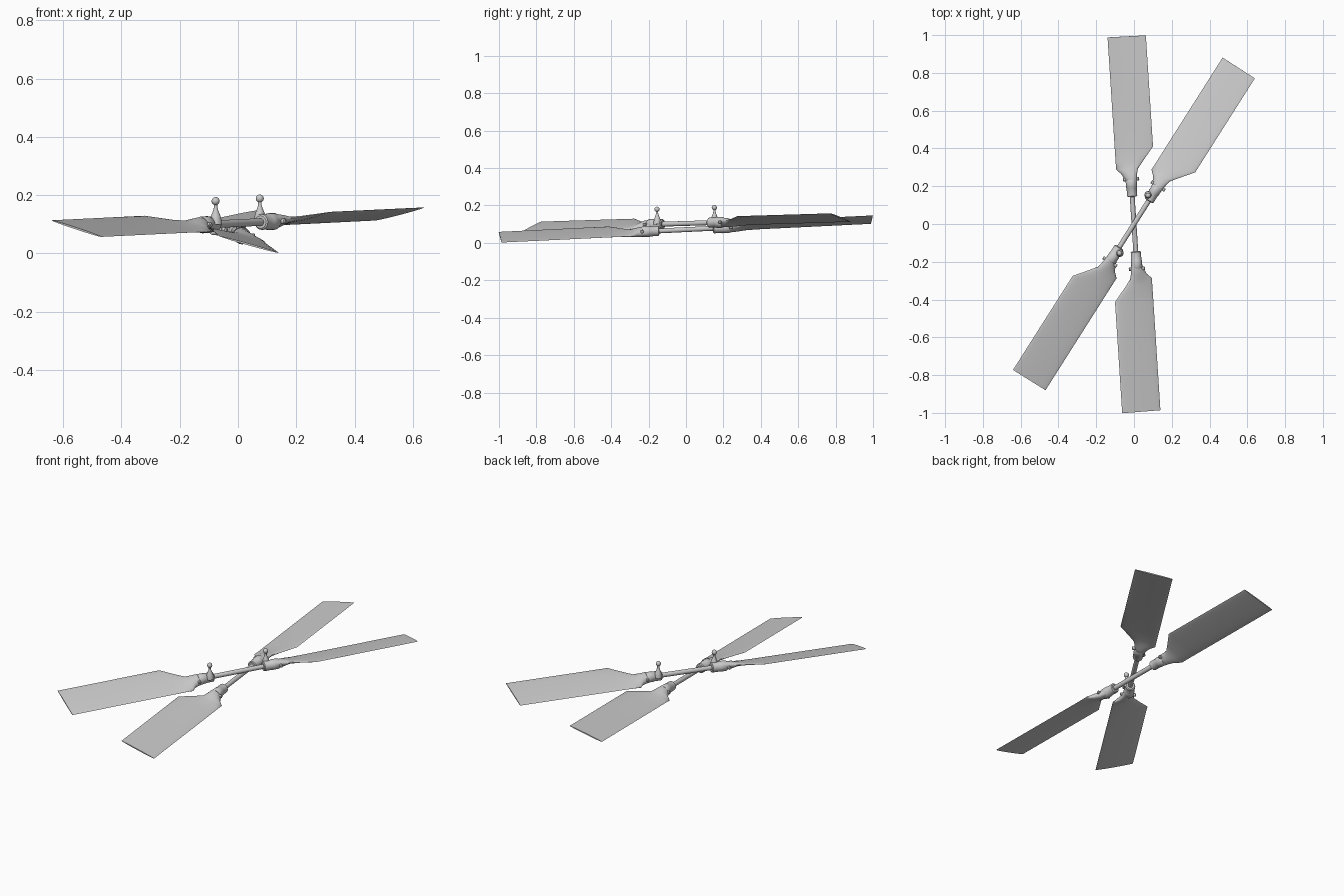
import bpy, bmesh, math
from mathutils import Matrix, Vector

if "Cube" in bpy.data.objects:
    bpy.data.objects.remove(bpy.data.objects["Cube"])


def finish(bm, name, mat):
    bmesh.ops.recalc_face_normals(bm, faces=bm.faces)
    me = bpy.data.meshes.new(name)
    bm.to_mesh(me)
    bm.free()
    ob = bpy.data.objects.new(name, me)
    bpy.context.collection.objects.link(ob)
    me.transform(mat)
    bpy.context.view_layer.objects.active = ob
    ob.select_set(True)
    bpy.ops.object.shade_smooth_by_angle(angle=math.radians(32))
    ob.select_set(False)
    return ob


def loft(name, rings, mat):
    bm = bmesh.new()
    loops = [[bm.verts.new(p) for p in r] for r in rings]
    n = len(loops[0])
    for a, b in zip(loops, loops[1:]):
        for i in range(n):
            bm.faces.new((a[i], a[(i + 1) % n], b[(i + 1) % n], b[i]))
    bm.faces.new(loops[0])
    bm.faces.new(loops[-1])
    return finish(bm, name, mat)


def lathe(name, start, axis, profile, mat, n=20):
    """Profile of (distance along axis, radius) turned about the axis."""
    q = Vector((0, 0, 1)).rotation_difference(Vector(axis))
    rings = [[Vector(start) + q @ Vector((r * math.cos(2 * math.pi * i / n),
                                          r * math.sin(2 * math.pi * i / n), d))
              for i in range(n)] for d, r in profile]
    return loft(name, rings, mat)


# Blade stations: along span, trailing side, leading side, thickness
STATIONS = [(0.20, -0.025, 0.025, 0.050), (0.235, -0.030, 0.034, 0.050),
            (0.268, -0.034, 0.050, 0.042), (0.293, -0.040, 0.076, 0.026),
            (0.33, -0.068, 0.076, 0.016), (0.405, -0.127, 0.076, 0.010),
            (0.70, -0.127, 0.076, 0.009), (0.995, -0.127, 0.076, 0.007)]


def blade(name, slope, mat, n=24):
    rings = []
    for u, lo, hi, t in STATIONS:
        ring = []
        for i in range(n):
            a = 2 * math.pi * i / n
            v = (lo + hi) / 2 + (hi - lo) / 2 * math.cos(a)
            ring.append((u, v, t / 2 * math.sin(a) - slope * v))
        rings.append(ring)
    loft(name, rings, mat)


def rotor(name, angle, height, tilt, horns):
    base = (Matrix.Translation((0, 0, height)) @ Matrix.Rotation(math.radians(angle), 4, 'Z')
            @ Matrix.Rotation(-math.atan(tilt), 4, 'Y'))
    # spindle joining both grips
    lathe(name + "_spindle", (-0.17, 0, 0), (1, 0, 0), [(0, 0.013), (0.34, 0.013)], base)
    for side, slope in ((0, 0.22), (1, 0.28)):
        m = base @ Matrix.Rotation(math.pi * side, 4, 'Z')
        tag = "_%d" % (side + 1)
        blade(name + "_blade" + tag, slope, m)
        # stepped blade grip
        lathe(name + "_grip" + tag, (0.145, 0, 0), (1, 0, 0),
              [(0, 0.022), (0.004, 0.027), (0.046, 0.027), (0.05, 0.029),
               (0.085, 0.029), (0.09, 0.026)], m)
        # cross bolt with heads
        lathe(name + "_bolt" + tag, (0.238, -0.043, 0), (0, 1, 0),
              [(0, 0.006), (0.003, 0.009), (0.083, 0.009), (0.086, 0.006)], m, 12)
        if horns:
            # tapered post and ball joint
            lathe(name + "_horn" + tag, (0.17, 0.018, 0), (0, 0, 1),
                  [(0, 0.021), (0.02, 0.019), (0.03, 0.016), (0.048, 0.009),
                   (0.058, 0.006), (0.075, 0.006)], m, 16)
            ball = [(0.014 - 0.014 * math.cos(math.pi * k / 10),
                     max(0.0008, 0.014 * math.sin(math.pi * k / 10))) for k in range(11)]
            lathe(name + "_ball" + tag, (0.17, 0.018, 0.066), (0, 0, 1), ball, m, 16)


rotor("upper_rotor", 57.6, 0.104, 0.026, True)
rotor("lower_rotor", 93.7, 0.071, 0.048, False)
